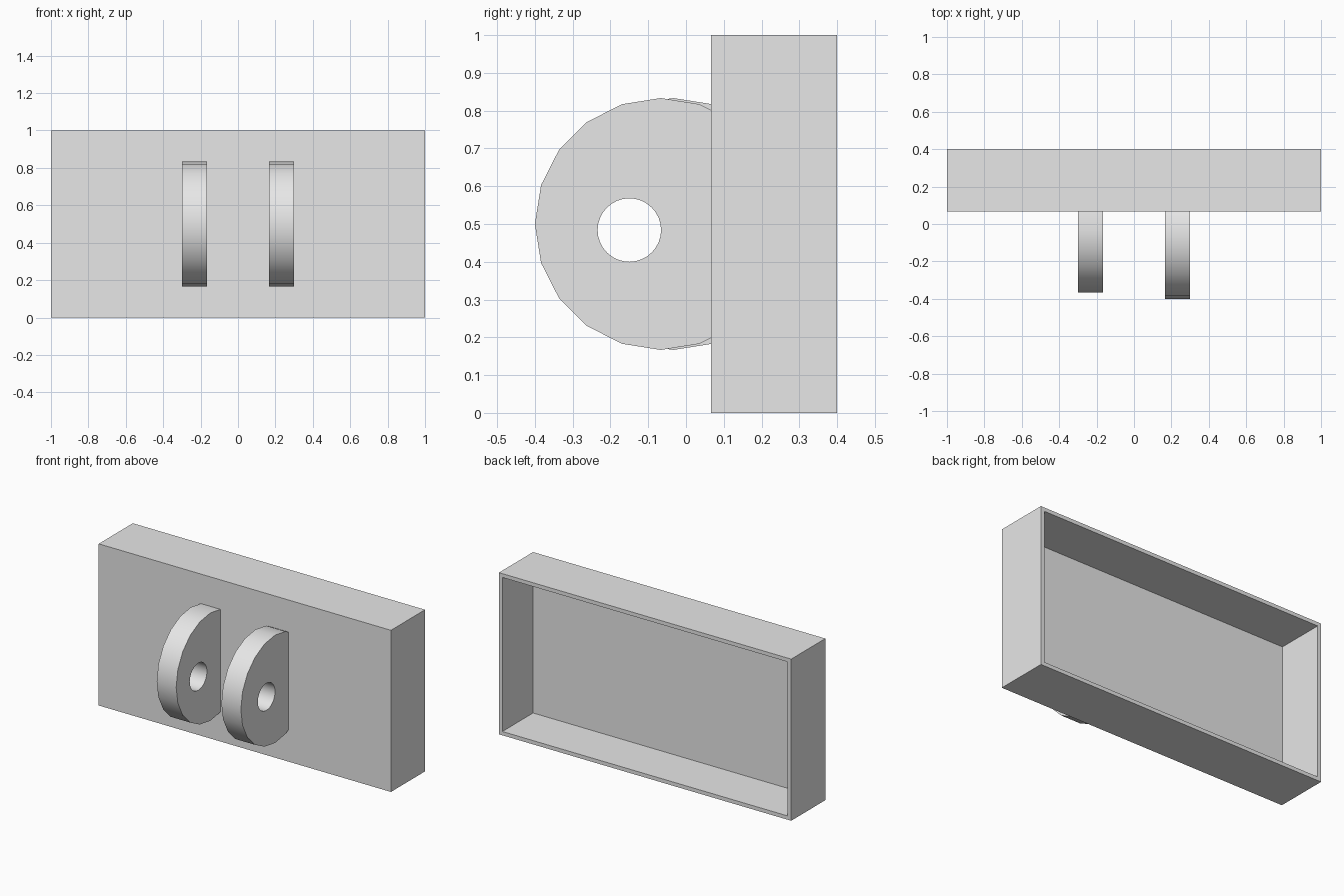
import bpy
import bmesh
import math
from mathutils import Matrix, Vector

if "Cube" in bpy.data.objects:
    bpy.data.objects.remove(bpy.data.objects["Cube"], do_unlink=True)

WALL = 1 / 30
PLATE_Y = 2 * WALL      # front face of the tray
BACK_Y = 0.4

# Single grey material
grey = bpy.data.materials.new("light grey")
grey.use_nodes = True
grey.diffuse_color = (0.8, 0.8, 0.8, 1)
grey.node_tree.nodes["Principled BSDF"].inputs["Base Color"].default_value = grey.diffuse_color


def make_object(name, bm):
    bmesh.ops.recalc_face_normals(bm, faces=bm.faces)
    mesh = bpy.data.meshes.new(name)
    bm.to_mesh(mesh)
    bm.free()
    mesh.materials.append(grey)
    obj = bpy.data.objects.new(name, mesh)
    bpy.context.collection.objects.link(obj)
    return obj


def cylinder_x(x, y, z, radius, width, sides):
    """Cylinder along x with one vertex pointing to the front."""
    bm = bmesh.new()
    bmesh.ops.create_cone(bm, cap_ends=True, segments=sides, radius1=radius,
                          radius2=radius, depth=width)
    bmesh.ops.transform(bm, verts=bm.verts,
                        matrix=Matrix.Translation((x, y, z)) @ Matrix.Rotation(math.pi / 2, 4, "Y"))
    return bm


# Tray: a box hollowed out from the back
bm = bmesh.new()
bmesh.ops.create_cube(bm, size=1)
bmesh.ops.scale(bm, verts=bm.verts, vec=(2, BACK_Y - PLATE_Y, 1))
bmesh.ops.translate(bm, verts=bm.verts, vec=(0, (BACK_Y + PLATE_Y) / 2, 0.5))
back = max(bm.faces, key=lambda f: f.calc_center_median().y)
bmesh.ops.inset_individual(bm, faces=[back], thickness=WALL)
floor = bmesh.ops.extrude_face_region(bm, geom=[back])["geom"]
if back.is_valid:
    bmesh.ops.delete(bm, geom=[back], context="FACES_ONLY")
bmesh.ops.translate(bm, verts=[v for v in floor if isinstance(v, bmesh.types.BMVert)],
                    vec=(0, PLATE_Y + WALL - BACK_Y, 0))
make_object("tray", bm)


# Lugs: discs trimmed flat against the tray, with a round pin hole
def add_lug(name, x, y):
    bm = cylinder_x(x, y, 0.5, 1 / 3, 0.133, 20)
    cut = bmesh.ops.bisect_plane(bm, geom=bm.verts[:] + bm.edges[:] + bm.faces[:],
                                 plane_co=Vector((0, PLATE_Y, 0)),
                                 plane_no=Vector((0, 1, 0)), clear_outer=True)
    edges = [e for e in cut["geom_cut"] if isinstance(e, bmesh.types.BMEdge)]
    bmesh.ops.contextual_create(bm, geom=edges)
    lug = make_object(name, bm)

    cutter = make_object("pin_hole_cutter", cylinder_x(x, -0.15, 0.484, 0.084, 0.3, 32))
    cutter.hide_render = True
    mod = lug.modifiers.new("pin hole", "BOOLEAN")
    mod.operation = "DIFFERENCE"
    mod.solver = "EXACT"
    mod.object = cutter

    bpy.ops.object.select_all(action="DESELECT")
    lug.select_set(True)
    bpy.context.view_layer.objects.active = lug
    bpy.ops.object.modifier_apply(modifier=mod.name)
    bpy.data.objects.remove(cutter, do_unlink=True)
    bpy.ops.object.shade_smooth_by_angle(angle=math.radians(30))


add_lug("left_lug", 0.233, -2 * WALL)
add_lug("right_lug", -0.233, -WALL)
